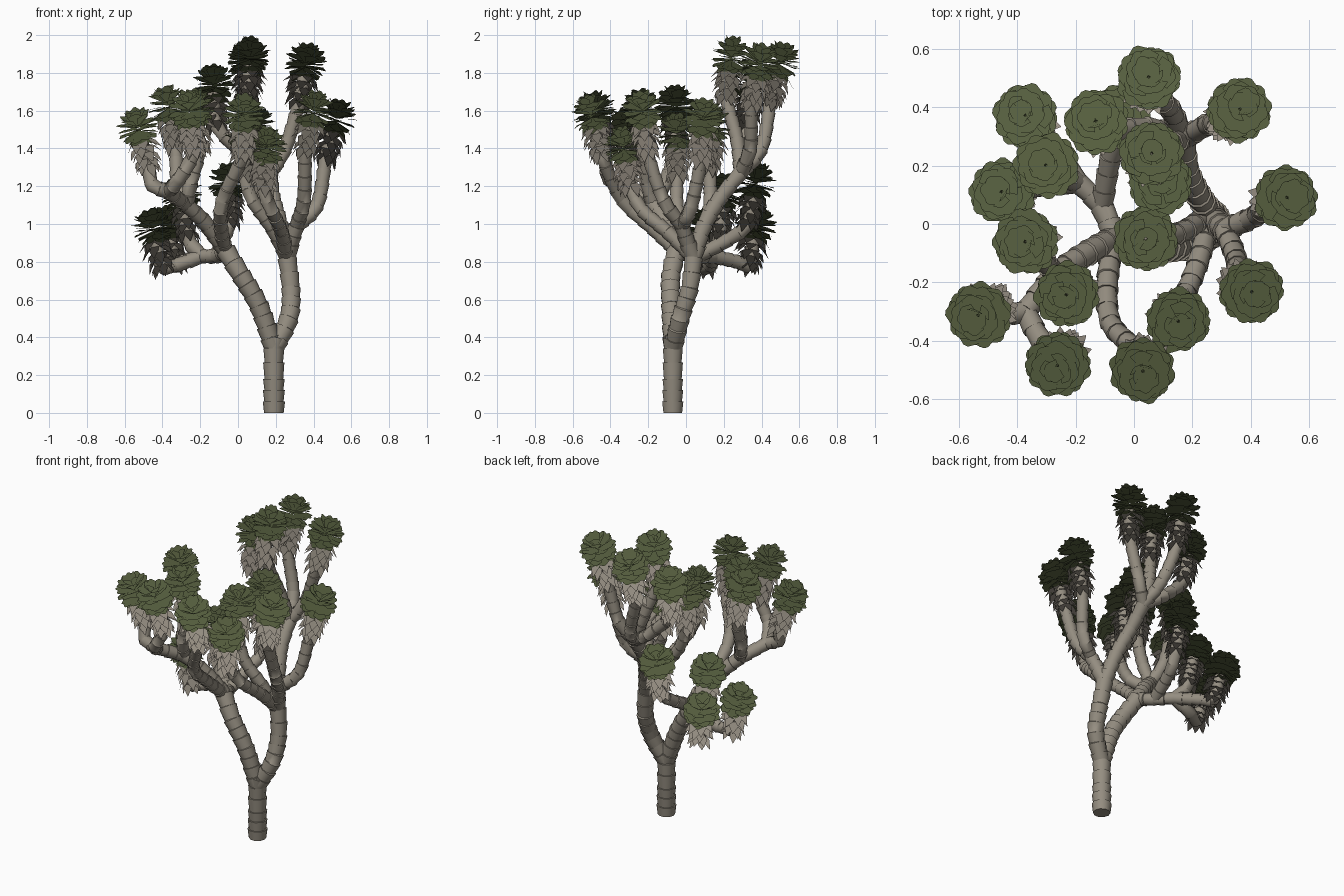
import bpy, bmesh, math, random
from mathutils import Vector

if "Cube" in bpy.data.objects:
    bpy.data.objects.remove(bpy.data.objects["Cube"])

random.seed(4)


def material(name, rgb):
    m = bpy.data.materials.new(name)
    m.diffuse_color = (*rgb, 1)
    m.use_nodes = True
    m.node_tree.nodes["Principled BSDF"].inputs["Base Color"].default_value = m.diffuse_color
    return m


BARK = material("bark grey", (0.30, 0.27, 0.22))
DEAD = material("dry leaf grey", (0.33, 0.295, 0.245))
GREEN = material("leaf green", (0.098, 0.12, 0.052))


def finish(bm, name, mat, normal=None):
    me = bpy.data.meshes.new(name)
    bm.to_mesh(me)
    bm.free()
    me.materials.append(mat)
    if normal:  # foliage shades as one soft clump
        me.shade_smooth()
        me.normals_split_custom_set([normal] * len(me.loops))
    ob = bpy.data.objects.new(name, me)
    bpy.context.collection.objects.link(ob)
    return ob


def frame(d):
    side = d.cross(Vector((0, 1, 0))).normalized()
    return side, d.cross(side).normalized()


def smooth_path(pts, step=0.065):
    """Catmull-Rom curve through pts, cut into short bark segments."""
    p = [Vector(q) for q in pts]
    p = [2 * p[0] - p[1]] + p + [2 * p[-1] - p[-2]]
    out = []
    for i in range(1, len(p) - 2):
        a, b, c, d = p[i - 1:i + 3]
        n = max(1, round((c - b).length / step))
        for k in range(n):
            t = k / n
            out.append(0.5 * (2 * b + (c - a) * t + (2 * a - 5 * b + 4 * c - d) * t * t
                              + (3 * b - a - 3 * c + d) * t ** 3))
    return out + [p[-2]]


def limb(name, pts, r0, r1, sides=10):
    """Stepped tube: every bark segment is narrow below and flares at its top."""
    path = smooth_path(pts)
    bm = bmesh.new()
    n = len(path) - 1
    rings = []
    for i in range(n):
        d = (path[i + 1] - path[i]).normalized()
        u, v = frame(d)
        for q, flare, k in ((path[i], 0.94, i), (path[i + 1], 1.09, i + 1)):
            r = (r0 + (r1 - r0) * k / n) * flare
            rings.append([bm.verts.new(q + r * (math.cos(a) * u + math.sin(a) * v))
                          for a in [2 * math.pi * j / sides for j in range(sides)]])
    for a, b in zip(rings, rings[1:]):
        for j in range(sides):
            bm.faces.new((a[j], a[(j + 1) % sides], b[(j + 1) % sides], b[j]))
    bm.faces.new(rings[0][::-1])
    bm.faces.new(rings[-1])
    bmesh.ops.recalc_face_normals(bm, faces=bm.faces)
    if name == "trunk":
        for w in rings[0]:
            w.co.z = 0
    ob = finish(bm, name, BARK)
    bpy.ops.object.select_all(action='DESELECT')
    ob.select_set(True)
    bpy.context.view_layer.objects.active = ob
    bpy.ops.object.shade_smooth_by_angle(angle=math.radians(45))


def leaf(bm, root, tip, axis, width, bulge, profile):
    """Bent blade from root to tip; profile is (position, half width share)."""
    d = tip - root
    side = axis.cross(d).normalized()
    out = d.cross(side).normalized()
    if out.dot(axis) < 0:
        out = -out
    rows = []
    for t, w in profile:
        c = root + d * t + out * bulge * math.sin(math.pi * t)
        rows.append((bm.verts.new(c - side * width * w / 2), bm.verts.new(c + side * width * w / 2)))
    for a, b in zip(rows, rows[1:]):
        bm.faces.new((a[0], a[1], b[1], b[0]))


BLADE = ((0, 0.05), (0.78, 1), (1, 0.2))
SPIKE = ((0, 0.7), (0.4, 1), (1, 0.04))


def rosette(name, c, axis):
    """Ball of green wedge blades that all spread from the middle."""
    bm = bmesh.new()
    u, v = frame(axis)
    R = 0.115
    for tier, (el, count, w) in enumerate(((64, 7, 0.06), (40, 10, 0.08), (16, 10, 0.085),
                                           (-8, 10, 0.085), (-32, 10, 0.08), (-54, 8, 0.065))):
        for j in range(count):
            a = 2 * math.pi * (j + 0.5 * (tier % 2)) / count + random.uniform(-0.12, 0.12)
            e = math.radians(el + random.uniform(-8, 8))
            radial = math.cos(a) * u + math.sin(a) * v
            tip = c + R * random.uniform(0.94, 1.03) * (math.cos(e) * radial + math.sin(e) * axis)
            root = c + axis * (0.015 - 0.008 * tier) + radial * 0.004
            leaf(bm, root, tip, axis, w, 0.006, BLADE)
    finish(bm, name, GREEN, axis)


def skirt(name, c, axis):
    """Ragged dry leaves hanging down round the stem below the rosette."""
    bm = bmesh.new()
    u, v = frame(axis)
    tiers = 5
    for tier in range(tiers):
        f = tier / (tiers - 1)
        for j in range(7):
            a = 2 * math.pi * (j + 0.5 * (tier % 2)) / 7 + random.uniform(-0.2, 0.2)
            radial = math.cos(a) * u + math.sin(a) * v
            root = c - axis * (0.07 + 0.13 * f) + radial * (0.034 - 0.002 * f)
            reach = (0.066 - 0.032 * f) * random.uniform(0.75, 1.15)
            drop = (0.05 + 0.01 * f) * random.uniform(0.8, 1.25)
            leaf(bm, root, root + radial * reach - axis * drop, axis, 0.058 - 0.01 * f, 0.008, SPIKE)
    finish(bm, name, DEAD, axis)


# Trunk and main limbs
FORK = (0.19, -0.07, 0.34)
LEFT = (-0.065, -0.05, 0.86)
RIGHT = (0.26, 0.04, 0.82)
BACK = (0.17, 0.29, 1.27)
SIDE = (-0.27, -0.17, 1.10)
FAR = (-0.37, -0.30, 1.17)
LOW = (-0.19, 0.14, 0.83)
EAST = (0.31, -0.02, 0.99)
limb("trunk", [(0.19, -0.07, 0), (0.19, -0.07, 0.18), FORK, (0.2, -0.07, 0.4)], 0.055, 0.05)
limb("left_limb", [FORK, (0.11, -0.08, 0.57), (0.015, -0.08, 0.73), LEFT], 0.05, 0.05)
limb("right_limb", [FORK, (0.27, -0.03, 0.5), (0.28, 0.02, 0.66), RIGHT], 0.05, 0.047)
limb("back_limb", [RIGHT, (0.22, 0.1, 1.0), (0.18, 0.19, 1.15), BACK], 0.045, 0.04)
limb("side_limb", [LEFT, (-0.16, -0.1, 0.99), SIDE], 0.045, 0.04)
limb("far_side_limb", [SIDE, FAR], 0.04, 0.037)
limb("low_limb", [LEFT, (-0.11, 0.06, 0.83), LOW], 0.04, 0.036)
limb("east_limb", [RIGHT, (0.28, 0.01, 0.9), EAST], 0.045, 0.04)

# Crowns: centre, then the stem points that lead to it
crowns = [
    ((0.05, 0.50, 1.86), [BACK, (0.12, 0.40, 1.40)]),
    ((-0.13, 0.35, 1.74), [BACK, (0.04, 0.33, 1.36)]),
    ((0.06, 0.24, 1.885), [BACK, (0.11, 0.27, 1.45)]),
    ((0.36, 0.39, 1.85), [BACK, (0.25, 0.34, 1.40)]),
    ((0.09, 0.14, 1.52), [(0.21, 0.12, 1.03), (0.13, 0.13, 1.14)]),
    ((0.04, -0.05, 1.48), [RIGHT, (0.18, -0.02, 0.98), (0.08, -0.05, 1.12)]),
    ((0.15, -0.33, 1.41), [RIGHT, (0.23, -0.1, 0.96), (0.18, -0.23, 1.07)]),
    ((0.40, -0.23, 1.60), [EAST, (0.35, -0.12, 1.13)]),
    ((0.52, 0.09, 1.56), [EAST, (0.42, 0.03, 1.10)]),
    ((0.03, -0.50, 1.58), [LEFT, (-0.09, -0.18, 0.98), (-0.08, -0.34, 1.13)]),
    ((-0.37, -0.06, 1.63), [SIDE, (-0.32, -0.11, 1.22)]),
    ((-0.23, -0.24, 1.61), [SIDE, (-0.25, -0.21, 1.22)]),
    ((-0.53, -0.31, 1.51), [FAR, (-0.46, -0.31, 1.21)]),
    ((-0.26, -0.48, 1.60), [FAR, (-0.31, -0.41, 1.24)]),
    ((-0.05, 0.37, 1.22), [(-0.11, 0.06, 0.83), (-0.08, 0.23, 0.92)]),
    ((-0.30, 0.20, 1.16), [LOW, (-0.25, 0.17, 0.89)]),
    ((-0.45, 0.11, 0.98), [LOW, (-0.33, 0.13, 0.78)]),
    ((-0.37, 0.37, 0.99), [LOW, (-0.29, 0.27, 0.80)]),
]
for i, (c, stem) in enumerate(crowns, 1):
    c = Vector(c)
    axis = Vector((c.x * 0.5, c.y * 0.5, 1)).normalized()
    limb(f"stem_{i}", stem + [c - axis * 0.22, c - axis * 0.05], 0.038, 0.033)
    skirt(f"dry_leaf_skirt_{i}", c, axis)
    rosette(f"leaf_rosette_{i}", c, axis)
